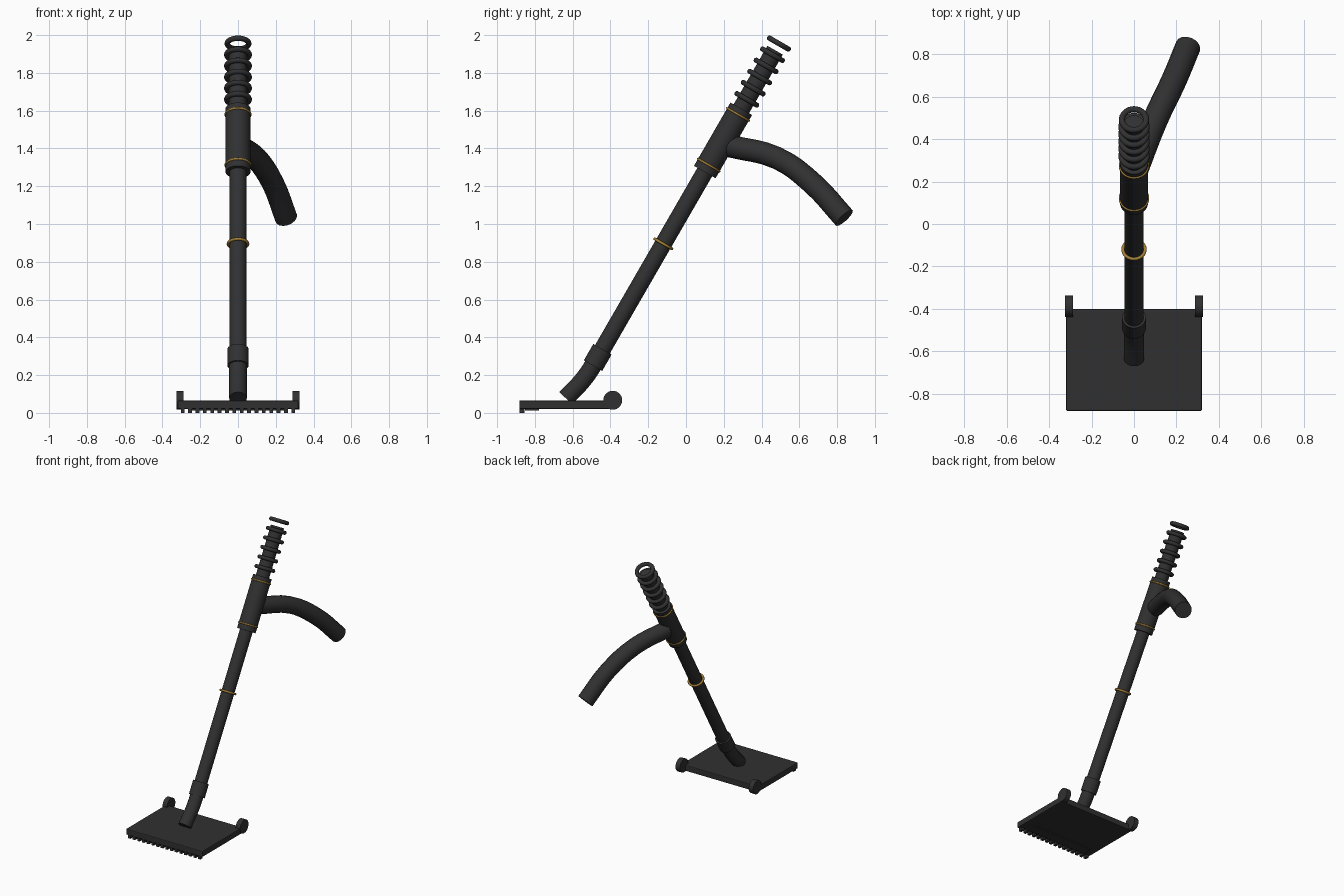
import bpy, math
from mathutils import Vector

if "Cube" in bpy.data.objects:
    bpy.data.objects.remove(bpy.data.objects["Cube"])

def material(name, rgb):
    m = bpy.data.materials.new(name)
    m.diffuse_color = (*rgb, 1)
    m.use_nodes = True
    m.node_tree.nodes["Principled BSDF"].inputs["Base Color"].default_value = m.diffuse_color
    return m

BLACK = material("matte_black", (0.03, 0.03, 0.03))
GOLD = material("dull_gold", (0.36, 0.21, 0.035))

# The wand leans back 30 degrees from vertical
TILT = math.radians(30)
AXIS = Vector((0, math.sin(TILT), math.cos(TILT)))
ROT = (-TILT, 0, 0)

def on_axis(z):
    return Vector((0, -0.12 + (z - 0.895) * math.tan(TILT), z))

def finish(name, mat, smooth=True):
    o = bpy.context.object
    o.name = name
    o.data.materials.append(mat)
    if smooth:
        bpy.ops.object.shade_smooth_by_angle(angle=math.radians(40))
    return o

def tube(name, z0, z1, r, mat=BLACK):
    a, b = on_axis(z0), on_axis(z1)
    bpy.ops.mesh.primitive_cylinder_add(vertices=32, radius=r, depth=(b - a).length,
                                        location=(a + b) / 2, rotation=ROT)
    return finish(name, mat)

def ring(name, z, major, minor, mat):
    bpy.ops.mesh.primitive_torus_add(major_radius=major, minor_radius=minor,
                                     major_segments=36, minor_segments=10,
                                     location=on_axis(z), rotation=ROT)
    return finish(name, mat)

def box(name, size, loc, bevel=0):
    bpy.ops.mesh.primitive_cube_add(size=1, location=loc)
    o = bpy.context.object
    o.scale = size
    bpy.ops.object.transform_apply(location=False, rotation=False, scale=True)
    if bevel:
        mod = o.modifiers.new("bevel", 'BEVEL')
        mod.width, mod.segments = bevel, 2
    return finish(name, BLACK, False)

def hose(name, pts, r, res):
    cu = bpy.data.curves.new(name, 'CURVE')
    cu.dimensions = '3D'
    cu.bevel_depth, cu.bevel_resolution = r, 6
    cu.resolution_u, cu.use_fill_caps = res, True
    sp = cu.splines.new('BEZIER')
    sp.bezier_points.add(len(pts) - 1)
    for bp, p in zip(sp.bezier_points, pts):
        bp.co = p
        bp.handle_left_type = bp.handle_right_type = 'AUTO'
    o = bpy.data.objects.new(name, cu)
    bpy.context.collection.objects.link(o)
    bpy.ops.object.select_all(action='DESELECT')
    o.select_set(True)
    bpy.context.view_layer.objects.active = o
    bpy.ops.object.convert(target='MESH')
    return finish(name, BLACK)

# Floor head with front teeth and intake strip
box("floor_head", (0.64, 0.48, 0.045), (0, -0.642, 0.0435), 0.006)
box("intake_strip", (0.52, 0.075, 0.01), (0, -0.815, 0.018))
for i in range(16):
    box(f"tooth_{i + 1}", (0.02, 0.028, 0.026), (-0.293 + i * 0.586 / 15, -0.868, 0.013))

# Rear wheels
for side, label in ((-1, "left"), (1, "right")):
    bpy.ops.mesh.primitive_cylinder_add(vertices=28, radius=0.05, depth=0.037,
                                        location=(side * 0.306, -0.388, 0.067),
                                        rotation=(0, math.pi / 2, 0))
    finish(f"wheel_{label}", BLACK)

# Elbow, collar and main pipe
hose("elbow", [(0, -0.637, 0.078), (0, -0.545, 0.175), on_axis(0.26), on_axis(0.31)], 0.047, 4)
c = on_axis(0.293)
tube("elbow_collar", 0.25, 0.337, 0.056)
tube("main_pipe", 0.29, 1.32, 0.045)

# Sleeve and gold bands
tube("sleeve", 1.275, 1.61, 0.066)
ring("pipe_band", 0.895, 0.052, 0.008, GOLD)
ring("sleeve_band_lower", 1.312, 0.066, 0.006, GOLD)
ring("sleeve_band_upper", 1.58, 0.066, 0.006, GOLD)

# Ribbed grip with open end ring
tube("grip_core", 1.58, 1.92, 0.047)
for i in range(5):
    ring(f"grip_rib_{i + 1}", 1.66 + i * 0.059, 0.06, 0.014, BLACK)
ring("end_ring", 1.955, 0.057, 0.0145, BLACK)

# Side hose
hose("side_hose", [(0, 0.235, 1.412), (0.095, 0.48, 1.35),
                   (0.185, 0.67, 1.215), (0.255, 0.838, 1.032)], 0.06, 4)
